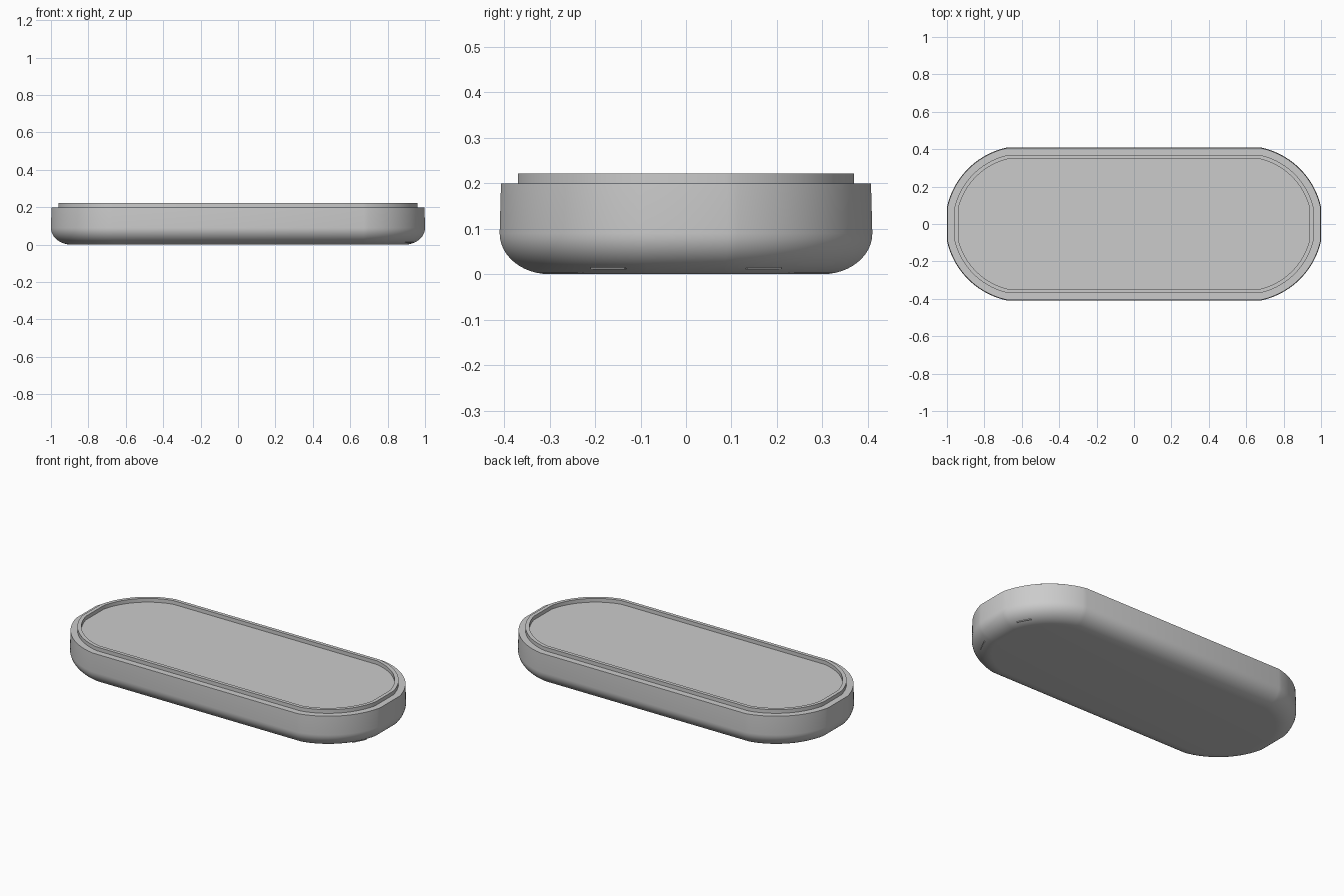
import bpy, bmesh, math

if "Cube" in bpy.data.objects:
    bpy.data.objects.remove(bpy.data.objects["Cube"], do_unlink=True)

grey = bpy.data.materials.new("plain grey")
grey.use_nodes = True
grey.diffuse_color = (0.6, 0.6, 0.6, 1)
grey.node_tree.nodes["Principled BSDF"].inputs["Base Color"].default_value = (0.6, 0.6, 0.6, 1)

HALF_LENGTH, HALF_WIDTH = 1.0, 0.41
ARC_CENTRE, ARC_RADIUS = 0.592, 0.418
ARC_STEPS = 20


def outline(inset):
    """Long pill with flattened ends, shrunk evenly by the inset."""
    r = ARC_RADIUS - inset
    start = math.acos((HALF_LENGTH - inset - ARC_CENTRE) / r)
    end = math.asin((HALF_WIDTH - inset) / r)
    corner = []
    for i in range(ARC_STEPS + 1):
        a = start + (end - start) * i / ARC_STEPS
        corner.append((ARC_CENTRE + r * math.cos(a), r * math.sin(a)))
    right = corner
    left = [(-x, y) for x, y in reversed(corner)]
    return right + left + [(-x, -y) for x, y in right + left]


def loft(name, profile, closed):
    """Skin rings of (inset, height); either cap the ends or join them up."""
    bm = bmesh.new()
    rings = [[bm.verts.new((x, y, z)) for x, y in outline(inset)] for inset, z in profile]
    pairs = list(zip(rings, rings[1:]))
    if closed:
        pairs.append((rings[-1], rings[0]))
    else:
        bm.faces.new(rings[0][::-1])
        bm.faces.new(rings[-1])
    for low, high in pairs:
        n = len(low)
        for i in range(n):
            j = (i + 1) % n
            bm.faces.new((low[i], low[j], high[j], high[i]))
    bmesh.ops.recalc_face_normals(bm, faces=bm.faces)
    mesh = bpy.data.meshes.new(name)
    bm.to_mesh(mesh)
    bm.free()
    obj = bpy.data.objects.new(name, mesh)
    bpy.context.collection.objects.link(obj)
    mesh.materials.append(grey)
    bpy.ops.object.select_all(action="DESELECT")
    obj.select_set(True)
    bpy.context.view_layer.objects.active = obj
    bpy.ops.object.shade_smooth_by_angle(angle=math.radians(30))
    return obj


# Body: rounded underside, then a nearly upright wall up to the ledge
body_profile = []
for i in range(13):
    a = math.pi / 2 * i / 12
    body_profile.append((0.11 * (1 - math.sin(a)), 0.09 * (1 - math.cos(a))))
body_profile.append((0.003, 0.2))
loft("body", body_profile, closed=False)

# Raised lip around the top
loft("top_lip", [(0.04, 0.195), (0.04, 0.222), (0.061, 0.222), (0.061, 0.195)], closed=True)

# Two slim tabs low on one end
for side, label in ((1, "back"), (-1, "front")):
    bpy.ops.mesh.primitive_cube_add(size=1, location=(0.913, side * 0.17, 0.013),
                                    rotation=(0, 0, side * math.radians(27.8)))
    tab = bpy.context.object
    tab.name = label + "_tab"
    tab.scale = (0.012, 0.085, 0.004)
    tab.data.materials.append(grey)
